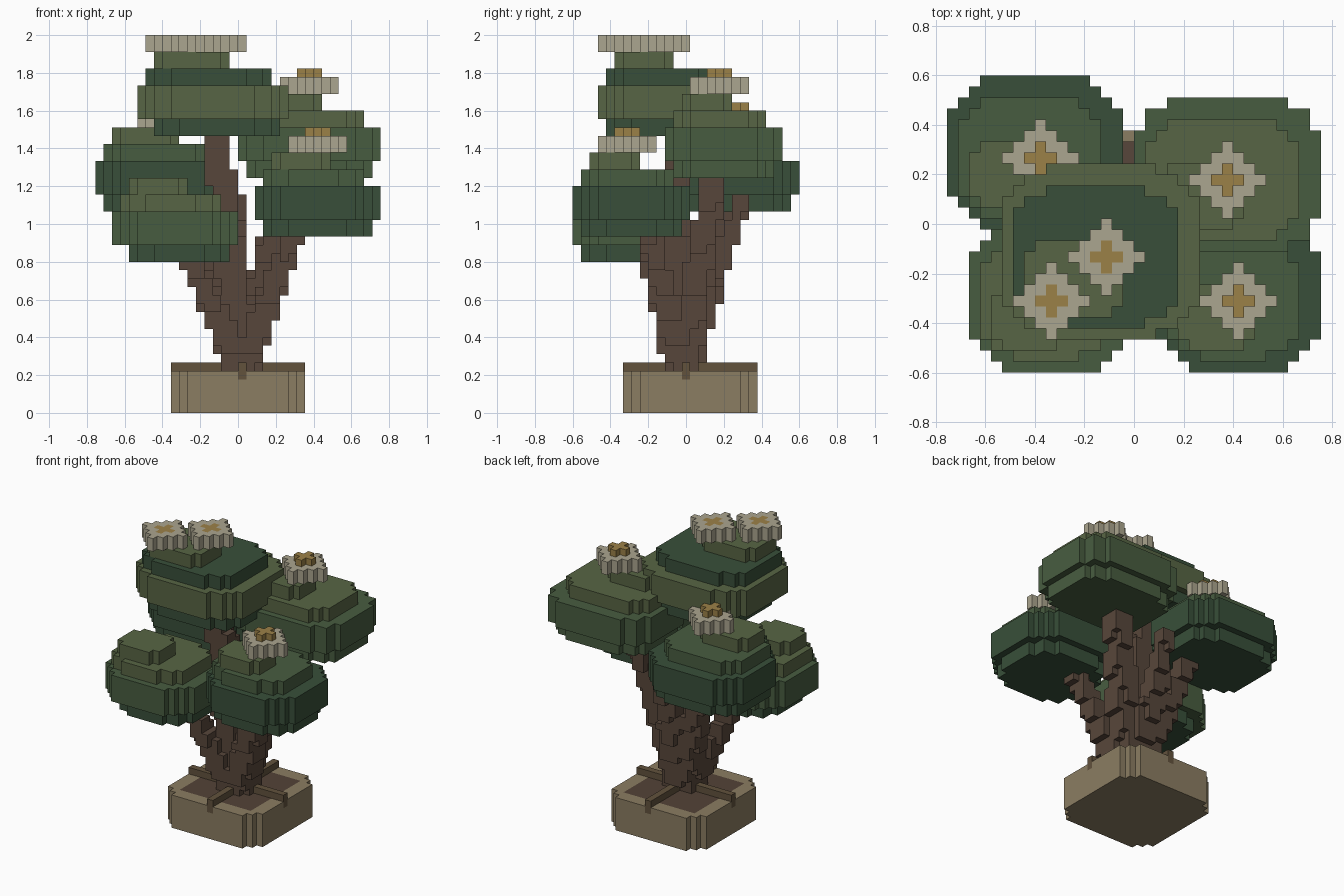
import bpy, bmesh
from math import floor
from mathutils import Vector

if "Cube" in bpy.data.objects:
    bpy.data.objects.remove(bpy.data.objects["Cube"])

V = 2 / 45          # block size; cells are centred on y = 0 but edge-aligned on x = 0
vox = {}            # cell -> (part name, colour name)
COLORS = {"dark_leaf": "3b503c", "mid_leaf": "495d42", "light_leaf": "586546",
          "petal": "aaa48e", "pollen": "9a8049", "bark": "58483d",
          "clay": "8a7c62", "soil": "54453a", "root": "62533f"}


def put(cell, part, color):
    vox[cell] = (part, color)


def slab(part, color, x, nx, y, ny, z, nz, power):
    """Stepped rounded slab of blocks."""
    for i in range(nx):
        for j in range(ny):
            u = abs(2 * i + 1 - nx) / nx
            w = abs(2 * j + 1 - ny) / ny
            if u ** power + w ** power <= 1:
                for k in range(nz):
                    put((x + i, y + j, z + k), part, color)


def branch(a, b, ra, rb, part="trunk_and_branches"):
    """Tapered limb of blocks between two points in model units."""
    a, b = Vector(a), Vector(b)
    for k in range(floor(a.z / V), floor(b.z / V) + 1):
        t = min(max(((k + .5) * V - a.z) / (b.z - a.z), 0), 1)
        c, r = a.lerp(b, t), ra + (rb - ra) * t
        for i in range(-17, 17):
            for j in range(-14, 15):
                dx, dy = abs((i + .5) * V - c.x), abs(j * V - c.y)
                if dx <= r and dy <= r and dx + dy <= 1.6 * r:
                    put((i, j, k), part, "bark")


# Pot: clay body with stepped corners and a flush bed of soil
for i in range(16):
    for j in range(16):
        a, b = min(i, 15 - i), min(j, 15 - j)
        if a + b < 2:
            continue
        for k in range(5):
            soil = k == 4 and min(a, b) >= 2
            put((i - 8, j - 7, k), "soil" if soil else "pot", "soil" if soil else "clay")

# Surface roots: a raised cross whose ends bend down over the pot
for n in range(-8, 9):
    if n < 8:
        put((n, 0, 5), "roots", "root")
    if n > -8:
        put((0, n, 5), "roots", "root")
for cell in ((0, -7, 4), (0, 8, 4), (-8, 0, 4), (7, 0, 4)):
    put(cell, "roots", "root")

# Trunk splitting into one limb per foliage clump, plus a back twig
base = (.02, -.02, .23)
for tip, r in (((-.29, -.21, .88), .05), ((.315, -.21, 1.0), .05),
               ((.28, .16, 1.32), .06), ((-.28, .22, 1.14), .05),
               ((-.115, -.06, 1.5), .066), ((-.02, .29, 1.12), .045)):
    branch(base, tip, .095, r)

# Foliage clumps: name, x, nx, y, ny, z, lowest inset, roundness, colours from bottom layer to cap
D, M, L = "dark_leaf", "mid_leaf", "light_leaf"
for name, x, nx, y, ny, z, lo, p, cols in (
        ("front_left_foliage", -15, 15, -13, 14, 18, 2, 2.72, (D, M, L, L)),
        ("front_right_foliage", 2, 15, -13, 14, 21, 1, 2.72, (D, D, M, L)),
        ("back_right_foliage", 0, 17, -2, 14, 28, 1, 3.2, (M, M, L, L)),
        ("back_left_foliage", -17, 16, 0, 14, 24, 1, 3, (D, D, M, L)),
        ("top_foliage", -12, 18, -10, 16, 33, 2, 3.3, (D, L, D, L))):
    slab(name, cols[0], x + lo, nx - lo - 1, y + 1, ny - 2, z, 2, p)
    slab(name, cols[1], x, nx, y, ny, z + 2, 4, p)
    slab(name, cols[2], x + 1, nx - 3, y + 1, ny - 3, z + 6, 2, p)
    slab(name, cols[3], x + 2, nx // 2, y + 2, ny // 2 - 1, z + 8, 2, p)

# Blossoms: diamond of petals with a plus-shaped centre
for name, x, y, z in (("front_right_blossom", 9, -7, 31), ("back_right_blossom", 8, 4, 38),
                      ("back_left_blossom", -9, 6, 34), ("top_blossom", -3, -3, 43),
                      ("top_front_blossom", -8, -7, 43)):
    for i in range(-3, 4):
        for j in range(-3, 4):
            d = abs(i) + abs(j)
            if d <= 3:
                put((x + i, y + j, z), name, "petal")
                put((x + i, y + j, z + 1), name, "pollen" if d <= 1 else "petal")
            if d <= 1 and z + 2 < 45:
                put((x + i, y + j, z + 2), name, "pollen")

# Materials
mats = {}
for name, h in COLORS.items():
    m = mats[name] = bpy.data.materials.new(name)
    m.diffuse_color = [(int(h[n:n + 2], 16) / 255) ** 2.2 for n in (0, 2, 4)] + [1]
    m.use_nodes = True
    m.node_tree.nodes["Principled BSDF"].inputs["Base Color"].default_value = m.diffuse_color

# Turn each part's blocks into a mesh of exposed faces only
for part in sorted({p for p, _ in vox.values()}):
    bm = bmesh.new()
    verts, slots = {}, []
    for (i, j, k), (p, color) in vox.items():
        if p != part:
            continue
        if color not in slots:
            slots.append(color)
        for axis in range(3):
            for side in (0, 1):
                step = [0, 0, 0]
                step[axis] = 2 * side - 1
                if (i + step[0], j + step[1], k + step[2]) in vox:
                    continue
                ring = []
                for u, w in ((0, 0), (1, 0), (1, 1), (0, 1)):
                    c = [i, j, k]
                    c[axis] += side
                    c[(axis + 1) % 3] += u
                    c[(axis + 2) % 3] += w
                    c = tuple(c)
                    if c not in verts:
                        verts[c] = bm.verts.new((c[0] * V, (c[1] - .5) * V, c[2] * V))
                    ring.append(verts[c])
                face = bm.faces.new(ring if side else ring[::-1])
                face.material_index = slots.index(color)
    me = bpy.data.meshes.new(part)
    bm.to_mesh(me)
    bm.free()
    for s in slots:
        me.materials.append(mats[s])
    bpy.context.collection.objects.link(bpy.data.objects.new(part, me))
